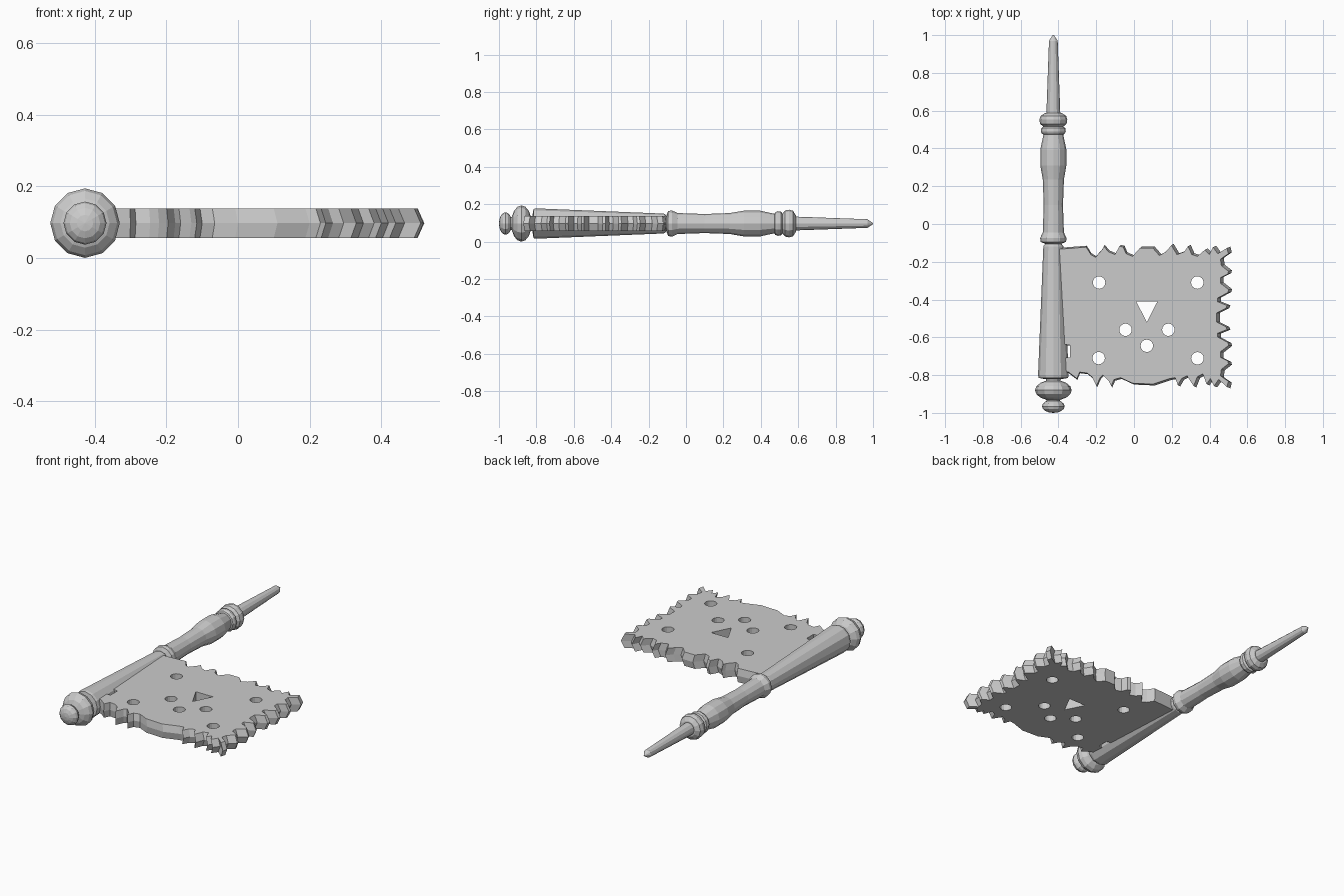
import bpy, bmesh
from math import sin, cos, pi

if "Cube" in bpy.data.objects:
    bpy.data.objects.remove(bpy.data.objects["Cube"])

AX, AZ = -0.427, 0.097   # shaft axis
SIDES = 12


def finish(name, bm):
    bmesh.ops.remove_doubles(bm, verts=bm.verts, dist=1e-5)
    bmesh.ops.recalc_face_normals(bm, faces=bm.faces)
    me = bpy.data.meshes.new(name)
    bm.to_mesh(me)
    bm.free()
    ob = bpy.data.objects.new(name, me)
    bpy.context.collection.objects.link(ob)
    return ob


def bridge(bm, rings):
    """Skin a stack of closed rings and cap both ends."""
    n = len(rings[0])
    vs = [[bm.verts.new(p) for p in r] for r in rings]
    for a, b in zip(vs, vs[1:]):
        for i in range(n):
            j = (i + 1) % n
            bm.faces.new((a[i], a[j], b[j], b[i]))
    bm.faces.new(vs[0])
    bm.faces.new(vs[-1])


def lathe(name, profile):
    """Turn (y, radius) points about the shaft axis."""
    bm = bmesh.new()
    ang = [2 * pi * i / SIDES for i in range(SIDES)]
    bridge(bm, [[(AX + r * cos(a), y, AZ + r * sin(a)) for a in ang] for y, r in profile])
    return finish(name, bm)


def ball(name, y, radius, half, steps=8):
    lathe(name, [(y + half * cos(pi * k / steps), max(radius * sin(pi * k / steps), 0.001))
                 for k in range(steps + 1)])


# Turned shaft
lathe("spike", [(1.0, 0.003), (0.97, 0.023), (0.58, 0.037), (0.46, 0.037)])
lathe("large_ring", [(0.587, 0.045), (0.572, 0.068), (0.552, 0.074), (0.53, 0.07), (0.515, 0.052)])
lathe("small_ring", [(0.518, 0.05), (0.507, 0.064), (0.49, 0.066), (0.477, 0.06), (0.47, 0.045)])
lathe("grip", [(0.475, 0.052), (0.46, 0.055), (0.395, 0.069), (0.31, 0.069), (0.235, 0.056),
               (0.1, 0.051), (-0.045, 0.056), (-0.075, 0.07), (-0.095, 0.067), (-0.105, 0.042)])
lathe("neck", [(-0.09, 0.04), (-0.125, 0.04)])
lathe("sleeve", [(-0.107, 0.045), (-0.118, 0.053), (-0.80, 0.081), (-0.815, 0.078), (-0.82, 0.05)])
lathe("pommel_neck", [(-0.80, 0.04), (-0.95, 0.035)])
ball("pommel", -0.88, 0.097, 0.055)
ball("pommel_button", -0.965, 0.06, 0.035)

# Ragged plate outline, clockwise from the upper left
top = [(-.42, -.125), (-.38, -.125), (-.25, -.115), (-.225, -.155), (-.2, -.17), (-.165, -.13),
       (-.155, -.11), (-.13, -.14), (-.095, -.155), (-.07, -.11), (-.05, -.115), (-.035, -.15),
       (0, -.165), (.04, -.12), (.11, -.12), (.145, -.16), (.18, -.14), (.21, -.105),
       (.24, -.155), (.28, -.14), (.3, -.11), (.32, -.155), (.35, -.165), (.39, -.13),
       (.415, -.155), (.435, -.115), (.46, -.15), (.51, -.12)]
right = [(.518, -.15), (.475, -.18), (.48, -.215), (.518, -.245), (.515, -.26), (.475, -.28),
         (.475, -.31), (.52, -.345), (.515, -.36), (.46, -.39), (.46, -.41), (.51, -.43),
         (.505, -.445), (.455, -.47)]
right += [(x, -.99 - y) for x, y in reversed(right)]
bottom = [(-.42, -.78), (-.345, -.79), (-.3, -.825), (-.285, -.79), (-.245, -.795), (-.22, -.815),
          (-.195, -.865), (-.175, -.82), (-.16, -.805), (-.13, -.835), (-.115, -.865), (-.1, -.83),
          (-.065, -.82), (0, -.85), (.11, -.855), (.2, -.825), (.23, -.82), (.245, -.86),
          (.265, -.825), (.295, -.81), (.33, -.865), (.35, -.815), (.38, -.8), (.4, -.855),
          (.42, -.825), (.44, -.865), (.465, -.83), (.51, -.87)]
left = [(-.42, -.72), (-.337, -.71), (-.337, -.645), (-.42, -.63)]
outline = top + right + bottom[::-1] + left


def ring(z, s):
    return [(-.4 + (x + .4) * s, -.495 + (y + .495) * s, z) for x, y in outline]


# Plate edge swells slightly at mid thickness
bm = bmesh.new()
bridge(bm, [ring(0.056, 0.98), ring(AZ, 1.0), ring(0.138, 0.98)])
plate = finish("plate", bm)

# Round and triangular holes
bm = bmesh.new()
for cx, cy in [(-.185, -.31), (.335, -.31), (-.045, -.56), (.182, -.56),
               (.068, -.645), (-.187, -.71), (.336, -.711)]:
    circle = [(cx + .033 * cos(pi * i / 8), cy + .033 * sin(pi * i / 8)) for i in range(16)]
    bridge(bm, [[(x, y, z) for x, y in circle] for z in (0, 0.2)])
tri = [(.012, -.41), (.124, -.41), (.068, -.52)]
bridge(bm, [[(x, y, z) for x, y in tri] for z in (0, 0.2)])
cutter = finish("hole_cutter", bm)
cutter.hide_render = True

mod = plate.modifiers.new("holes", 'BOOLEAN')
mod.operation = 'DIFFERENCE'
mod.solver = 'EXACT'
mod.object = cutter
bpy.context.view_layer.objects.active = plate
bpy.ops.object.modifier_apply(modifier=mod.name)
bpy.data.objects.remove(cutter)
